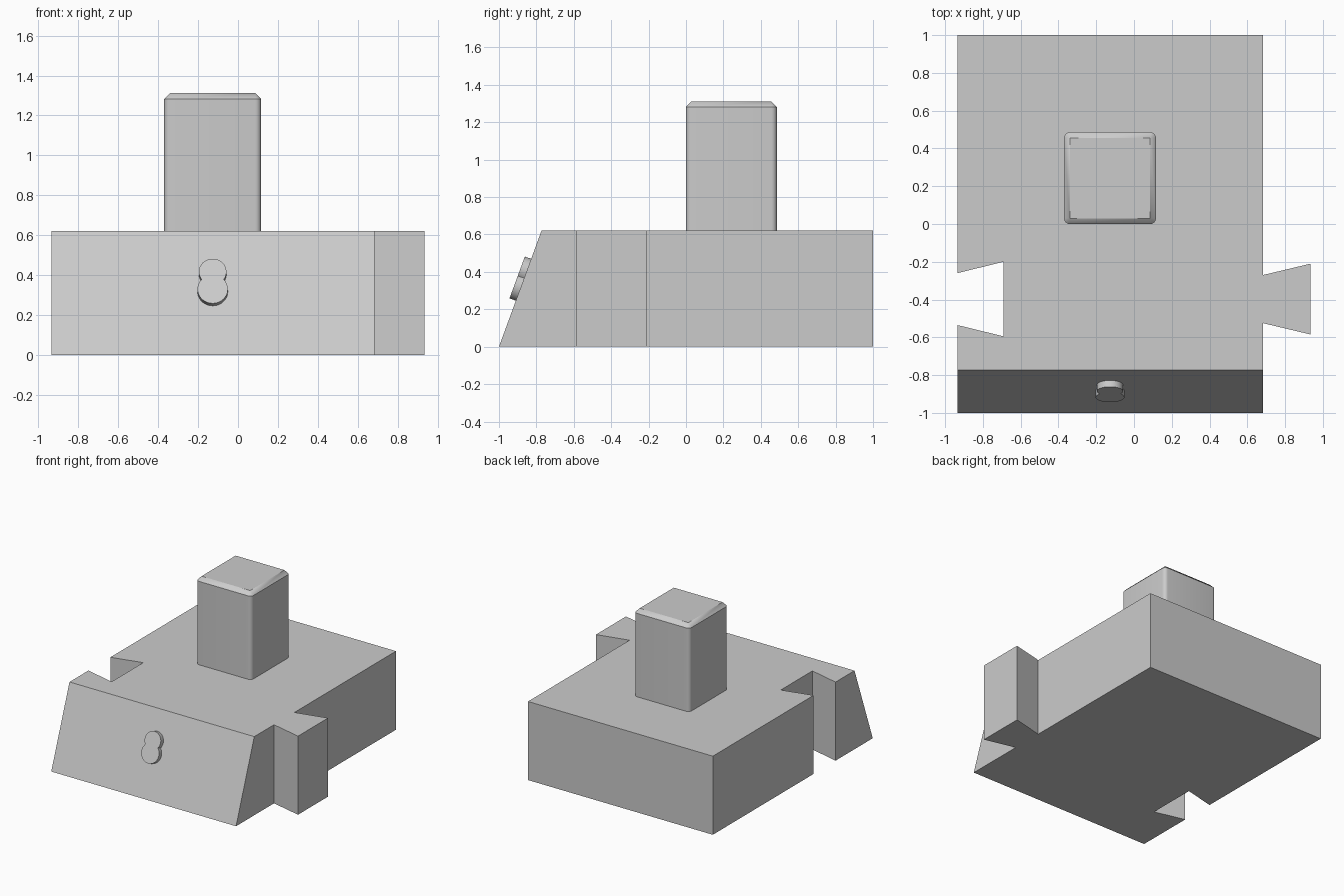
import bpy, bmesh, math
from mathutils import Vector

if "Cube" in bpy.data.objects:
    bpy.data.objects.remove(bpy.data.objects["Cube"])

grey = bpy.data.materials.new("light_grey")
grey.diffuse_color = (0.6, 0.6, 0.6, 1)
grey.use_nodes = True
grey.node_tree.nodes["Principled BSDF"].inputs["Base Color"].default_value = grey.diffuse_color


def loft(name, rings):
    """Skin matching rings of points and cap both ends."""
    bm = bmesh.new()
    loops = [[bm.verts.new(p) for p in ring] for ring in rings]
    n = len(loops[0])
    for a, b in zip(loops, loops[1:]):
        for i in range(n):
            j = (i + 1) % n
            bm.faces.new((a[i], a[j], b[j], b[i]))
    bm.faces.new(loops[0][::-1])
    bm.faces.new(loops[-1])
    bmesh.ops.remove_doubles(bm, verts=bm.verts, dist=1e-5)
    bmesh.ops.recalc_face_normals(bm, faces=bm.faces)
    mesh = bpy.data.meshes.new(name)
    bm.to_mesh(mesh)
    bm.free()
    mesh.materials.append(grey)
    obj = bpy.data.objects.new(name, mesh)
    bpy.context.collection.objects.link(obj)
    bpy.context.view_layer.objects.active = obj
    obj.select_set(True)
    return obj


def arc(cx, cy, r, a0, a1, steps):
    return [(cx + r * math.cos(a0 + (a1 - a0) * i / steps),
             cy + r * math.sin(a0 + (a1 - a0) * i / steps)) for i in range(steps + 1)]


# Block with a dovetail tongue on the right, a socket on the left and a sloped front
H, FRONT_TOP = 0.622, -0.772
outline = [(-0.935, -1), (0.683, -1),
           (0.683, -0.525), (0.935, -0.585), (0.935, -0.21), (0.683, -0.27),
           (0.683, 1), (-0.935, 1),
           (-0.935, -0.26), (-0.69, -0.2), (-0.69, -0.595), (-0.935, -0.535)]
loft("block", [[(x, y, 0) for x, y in outline],
               [(x, max(y, FRONT_TOP), H) for x, y in outline]])

# Square post with rounded upright edges and a chamfer running to sharp corners
PX, PY, HALF, R, TOP = -0.127, 0.243, 0.243, 0.03, 1.312
side, cap = [], []
for k, (sx, sy) in enumerate([(1, 1), (-1, 1), (-1, -1), (1, -1)]):
    cx, cy = PX + sx * (HALF - R), PY + sy * (HALF - R)
    pts = arc(cx, cy, R, k * math.pi / 2, (k + 1) * math.pi / 2, 6)
    side += pts
    cap += [(cx, cy)] * len(pts)
loft("post", [[(x, y, H - 0.02) for x, y in side],
              [(x, y, TOP - R) for x, y in side],
              [(x, y, TOP) for x, y in cap]])

# Raised two-lobed boss on the sloped front
r_low, r_up, gap = 0.076, 0.069, 0.093
mid = (gap ** 2 + r_low ** 2 - r_up ** 2) / (2 * gap)
a_low = math.acos(mid / r_low)
a_up = math.acos((gap - mid) / r_up)
q = math.pi / 2
lobes = (arc(0, 0, r_low, q + a_low, q + 2 * math.pi - a_low, 32)
         + arc(0, gap, r_up, -q + a_up, 3 * q - a_up, 32))
up = Vector((0, FRONT_TOP + 1, H)).normalized()
out = Vector((0, -up.z, up.y))
start = Vector((-0.127, -1, 0)) + up * 0.338


def boss_ring(depth):
    return [start + Vector((u, 0, 0)) + up * v + out * depth for u, v in lobes]


loft("front_boss", [boss_ring(-0.01), boss_ring(0.036)])

bpy.ops.object.shade_smooth_by_angle(angle=math.radians(30))
